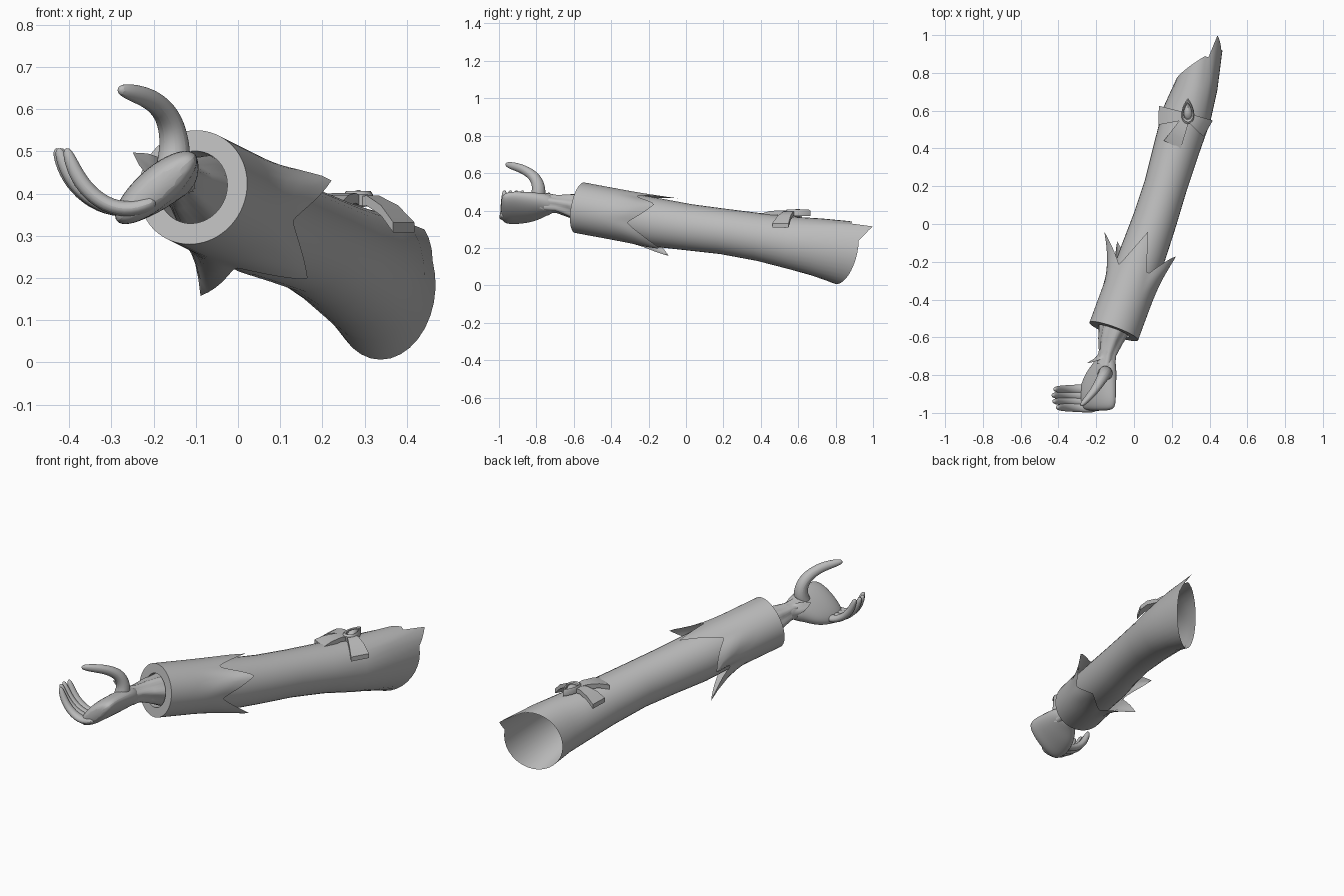
import bpy, bmesh
from math import sin, cos, pi, radians
from mathutils import Vector

cube = bpy.data.objects.get("Cube")
if cube:
    bpy.data.objects.remove(cube)

grey = bpy.data.materials.new("plain grey")
grey.use_nodes = True
grey.diffuse_color = (0.5, 0.5, 0.5, 1)
grey.node_tree.nodes["Principled BSDF"].inputs["Base Color"].default_value = (0.5, 0.5, 0.5, 1)

UP = Vector((0, 0, 1))
SIDE = Vector((0, 1, 0))


def frame(axis, ref=UP):
    u = axis.cross(ref).normalized()
    return u, u.cross(axis).normalized()


def build(name, rings, caps=False, subdiv=0, angle=40):
    """Skin a list of equal vertex rings and make an object of it."""
    bm = bmesh.new()
    loops = [[bm.verts.new(p) for p in ring] for ring in rings]
    n = len(loops[0])
    for a, b in zip(loops, loops[1:]):
        for i in range(n):
            j = (i + 1) % n
            bm.faces.new((a[i], a[j], b[j], b[i]))
    if caps:
        bm.faces.new(loops[0][::-1])
        bm.faces.new(loops[-1])
    bmesh.ops.recalc_face_normals(bm, faces=bm.faces)
    mesh = bpy.data.meshes.new(name)
    bm.to_mesh(mesh)
    bm.free()
    for f in mesh.polygons:
        f.use_smooth = True
    mesh.set_sharp_from_angle(angle=radians(angle))
    mesh.materials.append(grey)
    obj = bpy.data.objects.new(name, mesh)
    bpy.context.collection.objects.link(obj)
    if subdiv:
        mod = obj.modifiers.new("round", "SUBSURF")
        mod.levels = mod.render_levels = subdiv
    return obj


def tube_rings(stations, n, ref=UP, roll=0, ripple=0, twist=0):
    """Each station is x, y, z, first radius, second radius."""
    pts = [Vector(s[:3]) for s in stations]
    rings = []
    for k, s in enumerate(stations):
        axis = (pts[min(k + 1, len(pts) - 1)] - pts[max(k - 1, 0)]).normalized()
        u, v = frame(axis, ref)
        e1 = u * cos(roll) + v * sin(roll)
        e2 = v * cos(roll) - u * sin(roll)
        ring = []
        for i in range(n):
            t = 2 * pi * i / n
            w = 1 + ripple * cos(6 * t + twist * k)
            ring.append(pts[k] + (e1 * s[3] * cos(t) + e2 * s[4] * sin(t)) * w)
        rings.append(ring)
    return rings


def petal_rings(origin, axis, tips, valley, radius, n, rows, hole=None):
    """Sleeve whose far rim runs out into flared points (angle, length, radius)."""
    o, a = Vector(origin), Vector(axis).normalized()
    u, v = frame(a)
    rings = [[] for _ in range(rows + 1)]
    inner = [[], []]
    for i in range(n):
        deg = 360 * i / n
        d = u * cos(radians(deg)) + v * sin(radians(deg))
        for k, tip in enumerate(tips):
            nxt = tips[(k + 1) % len(tips)]
            span = (nxt[0] - tip[0]) % 360
            if (deg - tip[0]) % 360 < span:
                f = (deg - tip[0]) % 360 / span
                break
        w = abs(2 * f - 1) ** 1.2
        near = tip if f < 0.5 else nxt
        length = valley + (near[1] - valley) * w
        flare = (near[2] - radius) * w ** 1.5
        for j, ring in enumerate(rings):
            q = j / rows
            ring.append(o + a * length * q + d * (radius + flare * max(0, 2 * q - 1) ** 1.5))
        if hole:
            inner[0].append(o + a * 0.2 + d * hole)
            inner[1].append(o + d * hole)
    return inner + rings if hole else rings


# Long sleeve, open and slanted at the shoulder, with one pointed corner
sleeve = tube_rings([
    (-0.04, -0.40, 0.385, 0.125, 0.125), (0.05, -0.15, 0.335, 0.122, 0.13),
    (0.11, 0.02, 0.31, 0.117, 0.124), (0.167, 0.2, 0.288, 0.114, 0.122),
    (0.225, 0.4, 0.257, 0.122, 0.128), (0.28, 0.58, 0.225, 0.13, 0.142),
    (0.315, 0.7, 0.205, 0.12, 0.155), (0.345, 0.84, 0.175, 0.1, 0.172)], 32)
along = Vector((0.25, 0.97, 0))
extra = {3: 0.03, 4: 0.06, 5: 0.09, 6: -0.02}
for i in range(32):
    shift = 0.1 * cos(2 * pi * i / 32) + extra.get(i, 0)
    sleeve[-1][i] += along * shift
    sleeve[-2][i] += along * shift * 0.4
build("sleeve", sleeve)

# Thick cuff with petal points lying back over the sleeve
build("petal_cuff", petal_rings(
    (-0.107, -0.568, 0.415), (0.34, 0.92, -0.17),
    [(31, 0.48, 0.2), (95, 0.54, 0.145), (175, 0.48, 0.23), (230, 0.49, 0.23), (309, 0.53, 0.168)],
    0.33, 0.137, 72, 8, hole=0.087))

# Gathered cloth at the wrist
build("wrist_cloth", tube_rings([
    (-0.06, -0.42, 0.39, 0.087, 0.087), (-0.1, -0.54, 0.41, 0.082, 0.08),
    (-0.125, -0.62, 0.425, 0.062, 0.06), (-0.14, -0.69, 0.435, 0.045, 0.045),
    (-0.15, -0.75, 0.44, 0.05, 0.05)], 36, ripple=0.09, twist=0.7), angle=60)

# Small pointed glove collar
build("glove_collar", petal_rings(
    (-0.14, -0.67, 0.435), (-0.2, -0.95, 0),
    [(35, 0.09, 0.115), (110, 0.08, 0.065), (200, 0.11, 0.06), (290, 0.08, 0.07)],
    0.04, 0.045, 32, 4))

# Palm
build("palm", tube_rings([
    (-0.14, -0.69, 0.435, 0.045, 0.045), (-0.155, -0.76, 0.435, 0.08, 0.05),
    (-0.18, -0.83, 0.42, 0.115, 0.052), (-0.195, -0.91, 0.415, 0.13, 0.05),
    (-0.195, -0.965, 0.41, 0.125, 0.045), (-0.195, -0.99, 0.41, 0.095, 0.025)],
    12, roll=radians(-40)), caps=True, subdiv=2)

# Thumb
build("thumb", tube_rings([
    (-0.17, -0.82, 0.42, 0.04, 0.04), (-0.15, -0.79, 0.47, 0.045, 0.045),
    (-0.15, -0.785, 0.53, 0.038, 0.04), (-0.165, -0.81, 0.585, 0.033, 0.033),
    (-0.2, -0.87, 0.622, 0.028, 0.025), (-0.245, -0.925, 0.638, 0.024, 0.02),
    (-0.285, -0.965, 0.648, 0.014, 0.012)], 8, ref=SIDE), caps=True, subdiv=2)

# Four fingers side by side, curling upward
for k, finger in enumerate(["index", "middle", "ring", "little"]):
    y = -0.875 - 0.032 * k
    reach = [0.96, 1, 0.98, 0.9][k]
    path = [(-0.19, 0.385, 0.03), (-0.26, 0.358, 0.03), (-0.33, 0.372, 0.026),
            (-0.385, 0.415, 0.023), (-0.415, 0.465, 0.019), (-0.432, 0.51, 0.011)]
    build(finger + "_finger", tube_rings(
        [(-0.19 + (x + 0.19) * reach, y, z, r, min(r, 0.021)) for x, z, r in path],
        8, ref=SIDE, roll=pi / 2), caps=True, subdiv=2)

# Bow on the sleeve: three flaring ribbons
knot = Vector((0.28, 0.57, 0.38))
for name, deg, length, drop in [("left_ribbon", 178, 0.15, 0.04), ("tail_ribbon", 243, 0.17, 0.01),
                                ("right_ribbon", 330, 0.13, 0.06)]:
    d = Vector((cos(radians(deg)), sin(radians(deg)), 0))
    side = Vector((-d.y, d.x, 0))
    rings = []
    for q in (0, 0.35, 0.7, 1):
        c = knot + d * length * q + UP * (0.012 * sin(pi * q) - drop * q * q)
        w = 0.018 + 0.032 * q
        rings.append([c + side * sx * w + UP * sz * 0.012
                      for sx, sz in ((-1, -1), (1, -1), (1, 1), (-1, 1))])
    build(name, rings, caps=True)

# Teardrop gem in a raised rim
rings = []
for scale, z in [(1, 0), (1, 0.026), (0.85, 0.034), (0.68, 0.03), (0.62, 0.02), (0.4, 0.032), (0.1, 0.036)]:
    ring = []
    for i in range(24):
        t = 2 * pi * i / 24
        width = 0.043 * sin(t) * (sin(t / 2) ** 0.8)
        ring.append(Vector((0.285 + width * scale, 0.598 + 0.068 * cos(t) * scale, 0.372 + z)))
    rings.append(ring)
build("teardrop_gem", rings, caps=True)
